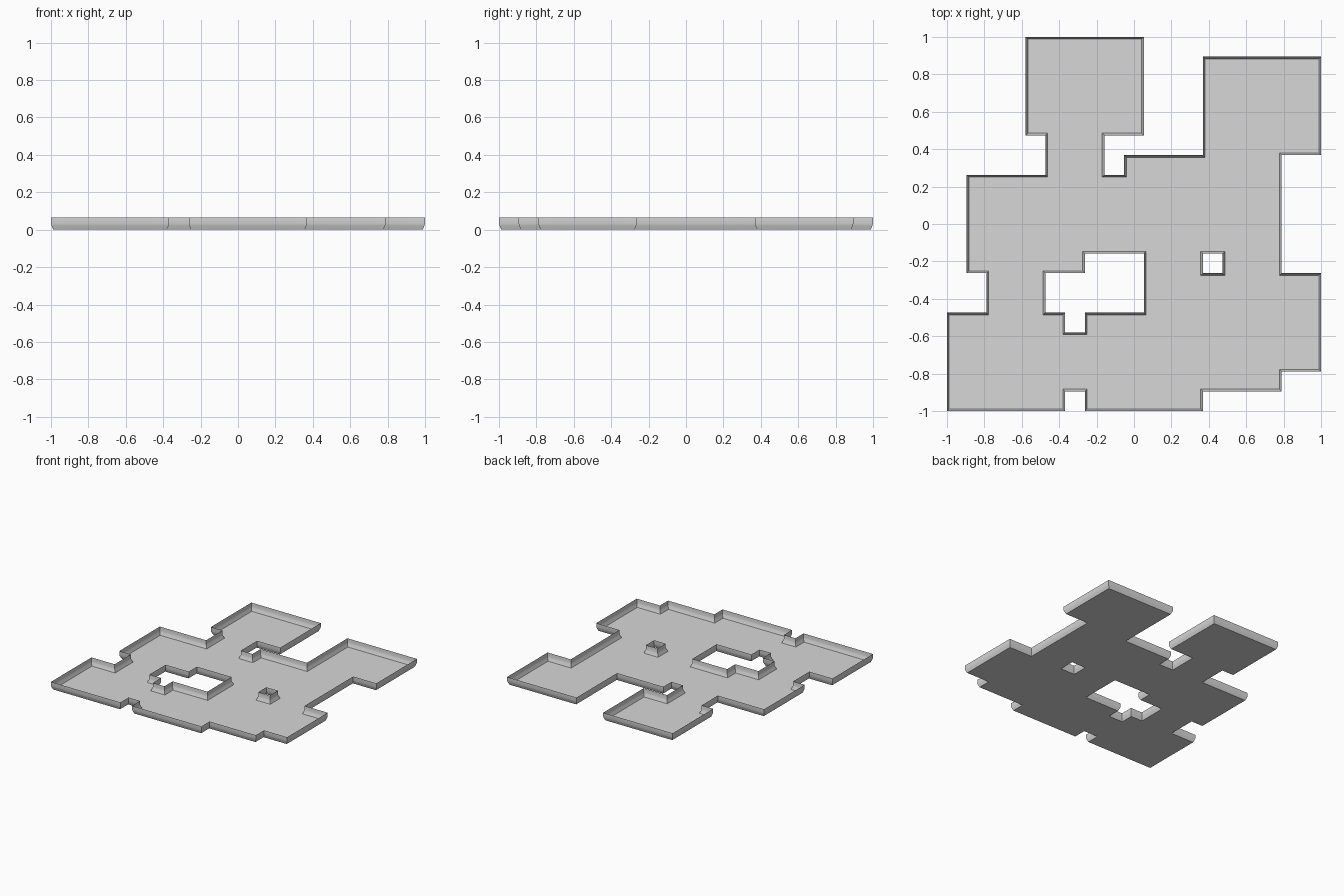
import bpy, bmesh, math

if "Cube" in bpy.data.objects:
    bpy.data.objects.remove(bpy.data.objects["Cube"])

N = 19                      # the plan sits on a 19 x 19 cell grid
CELL = 2.0 / N

# Filled cell spans: (first row, last row + 1, [(x start, x end), ...])
PLAN = [
    (0, 1, [(0, 6), (7, 13)]),
    (1, 2, [(0, 17)]),
    (2, 4, [(0, 19)]),
    (4, 5, [(0, 6), (7, 19)]),
    (5, 7, [(2, 5), (10, 19)]),
    (7, 8, [(1, 7), (10, 13), (14, 17)]),
    (8, 12, [(1, 17)]),
    (12, 13, [(5, 8), (9, 17)]),
    (13, 14, [(5, 8), (13, 19)]),
    (14, 18, [(4, 10), (13, 19)]),
    (18, 19, [(4, 10)]),
]
cells = {(i, j) for j0, j1, spans in PLAN for j in range(j0, j1)
         for a, b in spans for i in range(a, b)}

# Wall profile from the floor edge up: (inset, height)
PROFILE = [(0.012, 0.0), (0.003, 0.022), (0.0, 0.032), (0.0, 0.064)]


def sign(v):
    return (v > 0) - (v < 0)


bm = bmesh.new()
cache = {}


def vert(i, j, level):
    """Grid corner, pushed towards the filled cells by the profile inset."""
    if (i, j, level) not in cache:
        near = [(dx, dy) for dx in (-1, 1) for dy in (-1, 1)
                if (i + (dx - 1) // 2, j + (dy - 1) // 2) in cells]
        inset, z = PROFILE[level]
        sx = sign(sum(d[0] for d in near))
        sy = sign(sum(d[1] for d in near))
        cache[i, j, level] = bm.verts.new(
            (i * CELL - 1 + sx * inset, j * CELL - 1 + sy * inset, z))
    return cache[i, j, level]


for i, j in sorted(cells):
    corners = [(i, j), (i + 1, j), (i + 1, j + 1), (i, j + 1)]
    # floor
    bm.faces.new([vert(*c, 0) for c in corners])
    # walls wherever the neighbouring cell is empty
    for k, (dx, dy) in enumerate([(0, -1), (1, 0), (0, 1), (-1, 0)]):
        if (i + dx, j + dy) in cells:
            continue
        a, b = corners[k], corners[(k + 1) % 4]
        for lv in range(len(PROFILE) - 1):
            bm.faces.new([vert(*b, lv), vert(*a, lv),
                          vert(*a, lv + 1), vert(*b, lv + 1)])

mesh = bpy.data.meshes.new("floor_plan_tray")
bm.to_mesh(mesh)
bm.free()

grey = bpy.data.materials.new("light grey")
grey.diffuse_color = (0.68, 0.68, 0.68, 1)
grey.use_nodes = True
grey.node_tree.nodes["Principled BSDF"].inputs["Base Color"].default_value = grey.diffuse_color
mesh.materials.append(grey)

tray = bpy.data.objects.new("floor_plan_tray", mesh)
bpy.context.collection.objects.link(tray)
bpy.context.view_layer.objects.active = tray
tray.select_set(True)
bpy.ops.object.shade_smooth_by_angle(angle=math.radians(30))
